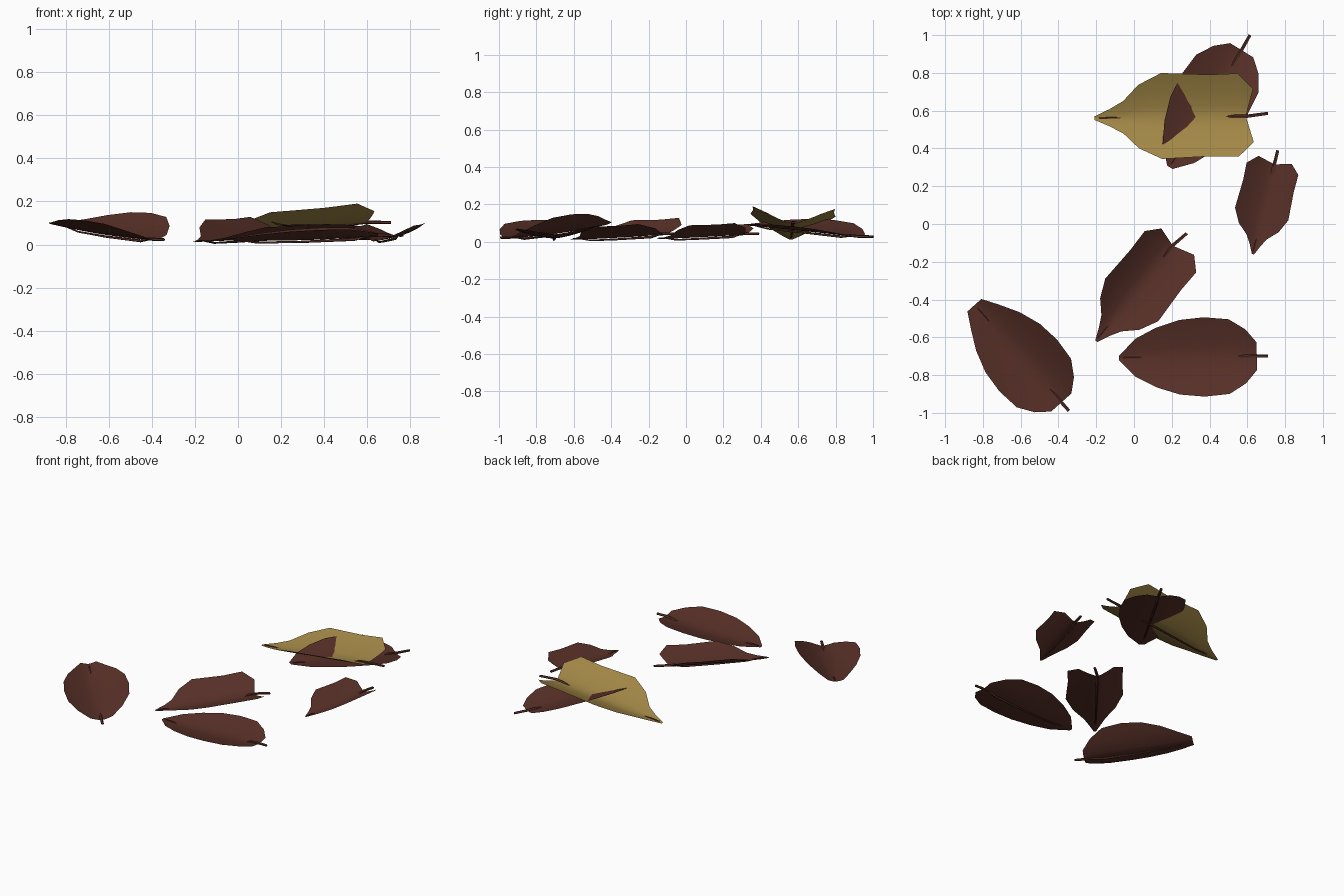
import bpy
import bmesh
from math import cos, sin, pi
from mathutils import Vector

cube = bpy.data.objects.get("Cube")
if cube:
    bpy.data.objects.remove(cube)


def material(name, rgb):
    mat = bpy.data.materials.new(name)
    mat.use_nodes = True
    mat.diffuse_color = (*rgb, 1)
    mat.node_tree.nodes["Principled BSDF"].inputs["Base Color"].default_value = (*rgb, 1)
    return mat


BROWN = material("dark brown", (0.098, 0.03, 0.021))
YELLOW = material("dull yellow", (0.35, 0.235, 0.06))

# Outlines: distance along the leaf, half width as a fraction of the widest
OVAL = [(0, 0.05), (0.12, 0.48), (0.27, 0.75), (0.44, 0.94), (0.62, 1),
        (0.8, 0.94), (0.92, 0.68), (1, 0.35)]
LOBED = [(0, 0.04), (0.1, 0.2), (0.19, 0.38), (0.29, 0.74), (0.44, 1),
         (0.75, 0.95), (0.94, 0.97), (1.04, 0.62)]
ACROSS = [-1, -0.8, -0.55, -0.25, 0, 0.25, 0.55, 0.8, 1]


def finish(name, bm, mat):
    bmesh.ops.recalc_face_normals(bm, faces=bm.faces)
    mesh = bpy.data.meshes.new(name)
    bm.to_mesh(mesh)
    bm.free()
    mesh.materials.append(mat)
    obj = bpy.data.objects.new(name, mesh)
    bpy.context.collection.objects.link(obj)
    bpy.ops.object.select_all(action="DESELECT")
    bpy.context.view_layer.objects.active = obj
    obj.select_set(True)
    bpy.ops.object.shade_smooth_by_angle(angle=pi / 3)
    return obj


def spine_height(heights, u):
    # Quadratic through the tip, middle and base heights
    tip, mid, base = heights
    return (tip * (1 - u) * (1 - 2 * u) + mid * 4 * u * (1 - u)
            + base * u * (2 * u - 1))


def add_blade(name, outline, tip, base, widths, heights, rises, mat, blunt):
    start, end = Vector(tip), Vector(base)
    along = end - start
    side = Vector((-along.y, along.x)).normalized()
    notch = 0.05 if outline is LOBED else 0
    bm = bmesh.new()
    rows = []
    for u, w in outline:
        w = max(w, blunt)
        row = []
        for v in ACROSS:
            left = v > 0
            s = u - (notch * (1 - abs(v)) if u > 1 else 0)
            p = start + along * s + side * (v * w * widths[0 if left else 1])
            lift = rises[0 if left else 1] * (abs(v) * w) ** 1.4
            row.append(bm.verts.new((p.x, p.y, spine_height(heights, s) + lift)))
        rows.append(row)
    for a, b in zip(rows, rows[1:]):
        for i in range(len(ACROSS) - 1):
            bm.faces.new((a[i], b[i], b[i + 1], a[i + 1]))
    finish(name + "_blade", bm, mat)


def add_stem(name, tip, base, stem_end, heights):
    # Tapered rib that sinks under the blade and emerges at both ends
    start, end, last = Vector(tip), Vector(base), Vector(stem_end)
    along = end - start
    side = Vector((-along.y, along.x, 0)).normalized()
    path = []
    for u in (0.03, 0.1, 0.22, 0.5, 0.85, 0.93, 1):
        p = start + along * u
        shift = -0.008 if 0.15 < u < 0.9 else 0.004
        path.append((Vector((p.x, p.y, spine_height(heights, u) + shift)),
                     0.004 + 0.006 * u))
    path.append((Vector((last.x, last.y, heights[2] + 0.003)), 0.009))
    bm = bmesh.new()
    rings = []
    for p, r in path:
        ring = []
        for k in range(5):
            a = 2 * pi * k / 5
            q = p + side * r * cos(a) + Vector((0, 0, r * 0.8 * sin(a)))
            q.z = max(q.z, 0)
            ring.append(bm.verts.new(q))
        rings.append(ring)
    for a, b in zip(rings, rings[1:]):
        for k in range(5):
            n = (k + 1) % 5
            bm.faces.new((a[k], a[n], b[n], b[k]))
    bm.faces.new(rings[0])
    bm.faces.new(rings[-1])
    finish(name + "_stem", bm, BROWN)


def add_leaf(name, outline, tip, base, stem_end, widths, heights, rises,
             mat=BROWN, blunt=0):
    add_blade(name, outline, tip, base, widths, heights, rises, mat, blunt)
    add_stem(name, tip, base, stem_end, heights)


# Scattered leaves; widths and rises are given for the left and right halves
add_leaf("yellow_leaf", LOBED, (-0.21, 0.56), (0.6, 0.57), (0.71, 0.585),
         (0.235, 0.22), (0.012, 0.055, 0.1), (0.085, 0.1), YELLOW)
add_leaf("back_leaf", OVAL, (0.19, 0.3), (0.57, 0.92), (0.615, 1.0),
         (0.205, 0.205), (0.09, 0.06, 0.025), (0.065, 0.03), blunt=0.08)
add_leaf("small_leaf", LOBED, (0.63, -0.16), (0.745, 0.32), (0.762, 0.39),
         (0.15, 0.14), (0.015, 0.025, 0.04), (0.06, 0.065))
add_leaf("middle_leaf", LOBED, (-0.2, -0.62), (0.21, -0.11), (0.28, -0.05),
         (0.17, 0.19), (0.012, 0.022, 0.04), (0.095, 0.06))
add_leaf("front_leaf", OVAL, (-0.08, -0.71), (0.65, -0.7), (0.71, -0.7),
         (0.21, 0.21), (0.02, 0.02, 0.04), (0.055, 0.045))
add_leaf("left_leaf", OVAL, (-0.845, -0.43), (-0.385, -0.945), (-0.345, -0.99),
         (0.205, 0.205), (0.09, 0.045, 0.02), (0.11, 0.075), blunt=0.24)
